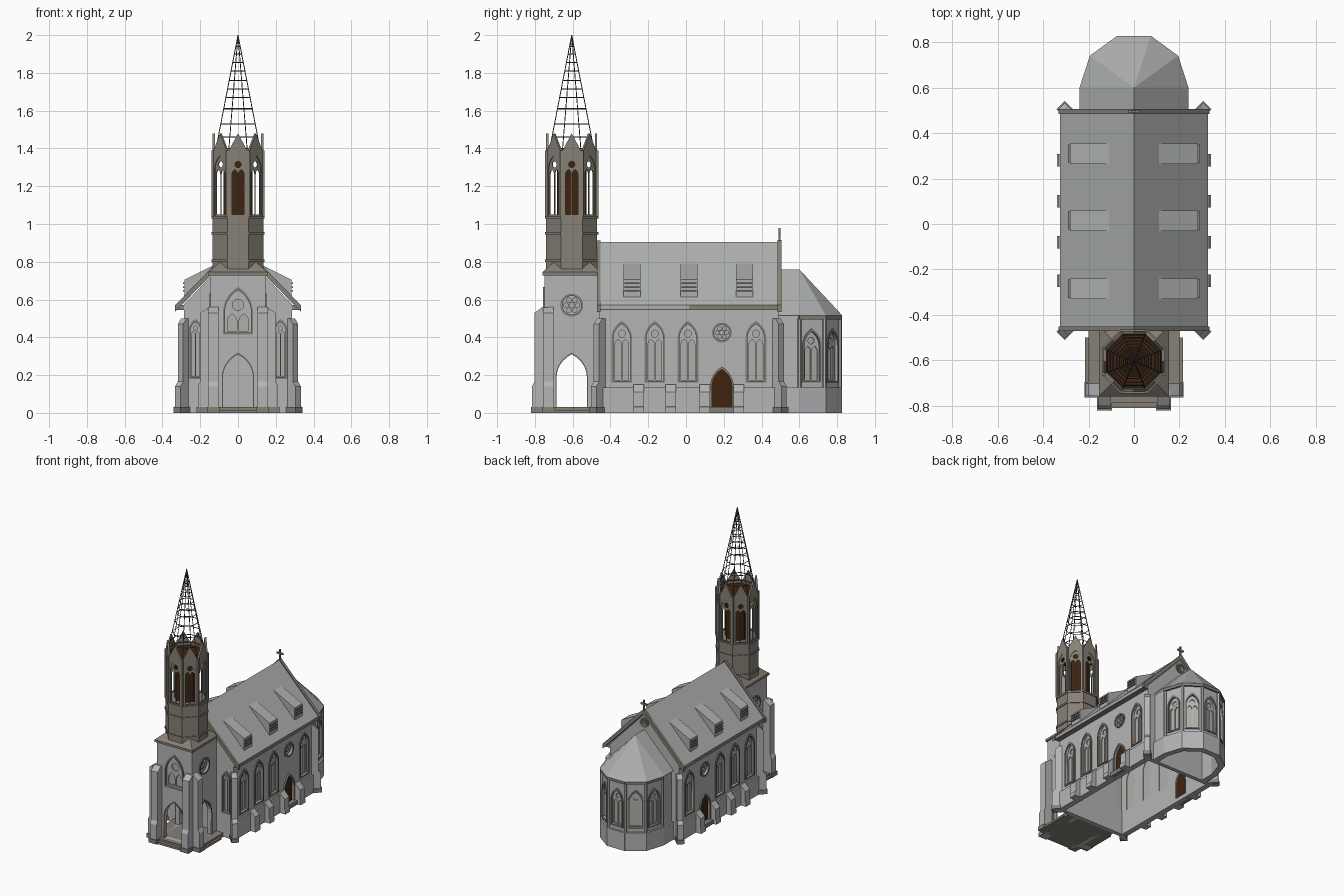
import bpy, bmesh
from math import sin, cos, pi, radians, sqrt
from mathutils import Matrix, Vector

cube = bpy.data.objects.get("Cube")
if cube:
    bpy.data.objects.remove(cube, do_unlink=True)


def material(name, colour):
    mat = bpy.data.materials.new(name)
    mat.use_nodes = True
    mat.diffuse_color = (*colour, 1)
    mat.node_tree.nodes["Principled BSDF"].inputs["Base Color"].default_value = (*colour, 1)
    return mat


WALL = material("pale grey plaster", (.46, .46, .47))
ROOF = material("grey roof", (.42, .43, .43))
STONE = material("brown grey stone", (.24, .215, .18))
WOOD = material("dark brown wood", (.05, .017, .005))
METAL = material("dark metal", (.07, .06, .05))
PANE = material("warm grey pane", (.43, .43, .40))


def add_object(name, mesh, mat, matrix=Matrix()):
    mesh.materials.clear()
    mesh.materials.append(mat)
    obj = bpy.data.objects.new(name, mesh)
    bpy.context.scene.collection.objects.link(obj)
    obj.matrix_world = matrix
    return obj


def mesh_part(name, verts, faces, mat):
    mesh = bpy.data.meshes.new(name)
    mesh.from_pydata(verts, [], faces)
    bm = bmesh.new()
    bm.from_mesh(mesh)
    bmesh.ops.recalc_face_normals(bm, faces=bm.faces)
    bm.to_mesh(mesh)
    bm.free()
    return add_object(name, mesh, mat)


def curve_part(name, curve, loops, cyclic, mat, matrix=Matrix()):
    for loop in loops:
        spline = curve.splines.new("POLY")
        spline.points.add(len(loop) - 1)
        for point, co in zip(spline.points, loop):
            point.co = (co[0], co[1], co[2] if len(co) > 2 else 0, 1)
        spline.use_cyclic_u = cyclic
        spline.use_smooth = False
    temp = bpy.data.objects.new(name, curve)
    bpy.context.scene.collection.objects.link(temp)
    graph = bpy.context.evaluated_depsgraph_get()
    mesh = bpy.data.meshes.new_from_object(temp.evaluated_get(graph))
    bpy.data.objects.remove(temp, do_unlink=True)
    bpy.data.curves.remove(curve)
    mesh.shade_flat()
    return add_object(name, mesh, mat, matrix)


def plate(name, loops, frame, d0, d1, mat):
    """Outline followed by holes, extruded between two depths along the frame normal."""
    curve = bpy.data.curves.new(name, "CURVE")
    curve.dimensions = "2D"
    curve.fill_mode = "BOTH"
    curve.extrude = (d1 - d0) / 2
    shift = Matrix.Translation((0, 0, (d0 + d1) / 2))
    return curve_part(name, curve, loops, True, mat, frame @ shift)


def tube(name, points, radius, cyclic, mat):
    curve = bpy.data.curves.new(name, "CURVE")
    curve.dimensions = "3D"
    curve.bevel_depth = radius
    curve.bevel_resolution = 0
    return curve_part(name, curve, [points], cyclic, mat)


def frame_at(x, y, degrees):
    """Local X runs along the wall, local Y up, local Z outward."""
    a = radians(degrees)
    return Matrix(((-sin(a), 0, cos(a), x), (cos(a), 0, sin(a), y), (0, 1, 0, 0), (0, 0, 0, 1)))


def box(name, x0, x1, y0, y1, z0, z1, mat):
    return plate(name, [rect(x0, x1, z0, z1)], frame_at(0, 0, -90), -y1, -y0, mat)


def drum(name, n, r0, r1, z0, z1, x, y, mat):
    verts = [(x + r * cos((k + .5) * 2 * pi / n), y + r * sin((k + .5) * 2 * pi / n), z)
             for r, z in ((r0, z0), (r1, z1)) for k in range(n)]
    sides = [(k, (k + 1) % n, (k + 1) % n + n, k + n) for k in range(n)]
    return mesh_part(name, verts, sides + [tuple(range(n)), tuple(range(n, 2 * n))], mat)


def rect(u0, u1, v0, v1):
    return [(u0, v0), (u1, v0), (u1, v1), (u0, v1)]


def circle(c, v, r, n=20):
    return [(c + r * cos(2 * pi * k / n), v + r * sin(2 * pi * k / n)) for k in range(n)]


def arch(c, w, v0, v1, rise=.866):
    spring = v1 - rise * w
    arc = [(w * (cos(k * pi / 18) - .5), spring + w * rise * sin(k * pi / 18) / sin(pi / 3))
           for k in range(7)]
    right = [(w / 2, v0)] + arc
    left = [(-u, v) for u, v in reversed(right[:-1])]
    return [(c + u, v) for u, v in right + left]


def chevron(half, z0, z1, t):
    top = [(half, z0), (0, z1), (-half, z0)]
    return top + [(u, v - t) for u, v in reversed(top)]


def lights(c, w, v0, v1):
    pair = [arch(c + s * .22 * w, .37 * w, v0 + .06 * w, v1 - .9 * w) for s in (-1, 1)]
    return pair + [circle(c, v1 - .56 * w, .21 * w, 12)]


def glaze(frame, rim, opening, holes):
    plate("window_frame", [rim, opening], frame, -.012, .007, STONE)
    plate("window_tracery", [opening] + holes, frame, -.02, -.012, WALL)
    plate("window_pane", [opening], frame, -.026, -.02, PANE)


def pointed_window(frame, c, w, v0, v1):
    glaze(frame, arch(c, w + .02, v0 - .01, v1 + .017), arch(c, w, v0, v1), lights(c, w, v0, v1))
    return arch(c, w, v0, v1)


def round_window(frame, c, v, r):
    petals = [circle(c + .62 * r * cos(k * pi / 3), v + .62 * r * sin(k * pi / 3), .25 * r, 8)
              for k in range(6)]
    glaze(frame, circle(c, v, r + .011), circle(c, v, r), petals + [circle(c, v, .28 * r, 8)])
    return circle(c, v, r)


def fin(name, x, y, degrees, profile, width, mat):
    """Profile running outward from the wall, extruded sideways."""
    return plate(name, [profile], frame_at(x, y, degrees - 90), -width / 2, width / 2, mat)


def buttress(x, y, degrees, low, high, top, width):
    fin("buttress", x, y, degrees, [(-.02, 0), (low, 0), (low, .14), (high, .165),
        (high, top - .03), (.01, top), (-.02, top)], width, WALL)
    fin("buttress_base", x, y, degrees, rect(-.02, low + .006, 0, .03), width + .012, STONE)


# Nave side walls, doors, plinths, eaves and dormers
for s, deg in ((1, 0), (-1, 180)):
    side = frame_at(s * .285, 0, deg)
    holes = [pointed_window(side, s * y, .09, .17, .47) for y in (-.34, -.165, .01, .37)]
    holes.append(round_window(side, s * .19, .425, .042))
    door = arch(s * .19, .105, .03, .23)
    plate("nave_side_wall", [rect(-.46 if s > 0 else -.49, .49 if s > 0 else .46, 0, .575),
          door] + holes, side, -.03, 0, WALL)
    plate("side_door", [door], side, -.02, -.008, WOOD)
    plate("door_frame", [arch(s * .19, .125, .02, .245), door], side, -.015, .01, STONE)
    xs = sorted((s * .28, s * .297))
    box("nave_plinth", *xs, -.46, .125, 0, .135, WALL)
    box("nave_plinth", *xs, .255, .49, 0, .135, WALL)
    box("door_step", *sorted((s * .27, s * .315)), .12, .26, 0, .03, STONE)
    box("eaves_cornice", *sorted((s * .28, s * .325)), -.46, .49, .545, .57, STONE)
    for y in (-.25, -.08, .1, .28):
        fin("low_buttress", s * .285, y, deg, [(-.01, 0), (.055, 0), (.055, .03), (.048, .035),
            (.048, .11), (.01, .15), (-.01, .15)], .055, WALL)
    for y in (-.285, .015, .31):
        fin("dormer", 0, y, deg, [(.11, .792), (.282, .705), (.282, .61), (.1, .785)], .09, ROOF)
        for k in range(3):
            fin("dormer_louvre", 0, y, deg, rect(.28, .29, .642 + k * .02, .65 + k * .02), .08, STONE)
    # Diagonal buttresses on the nave corners
    buttress(s * .28, -.45, -90 + s * 45, .055, .035, .5, .04)
    buttress(s * .28, .48, 90 - s * 45, .055, .035, .5, .04)

# Nave gable walls, roof and copings
gable = [(-.285, 0), (.285, 0), (.285, .575), (0, .875), (-.285, .575)]
front = frame_at(0, -.46, -90)
plate("front_gable_wall", [gable] + [pointed_window(front, u, .055, .19, .48)
      for u in (-.225, .225)], front, -.03, 0, WALL)
back = frame_at(0, .49, 90)
plate("back_gable_wall", [gable, round_window(back, 0, .81, .025)], back, -.03, 0, WALL)
middle = frame_at(0, 0, 90)
plate("nave_roof", [chevron(.325, .57, .905, .02)], middle, -.455, .487, ROOF)
plate("front_coping", [chevron(.333, .57, .912, .035)], middle, -.472, -.452, STONE)
plate("back_coping", [chevron(.333, .57, .915, .035)], middle, .484, .506, STONE)
box("gable_cross_post", -.006, .006, .489, .501, .90, .98, STONE)
box("gable_cross_arm", -.025, .025, .489, .501, .945, .957, STONE)

# Apse: five facets of a half decagon with straight flanks
for k in range(5):
    a = 18 + 36 * k
    facet = frame_at(.214 * cos(radians(a)), .6 + .214 * sin(radians(a)), a)
    window = pointed_window(facet, 0, .085, .17, .43)
    plate("apse_wall", [rect(-.0695, .0695, 0, .515), window], facet, -.03, 0, WALL)
    plate("apse_plinth", [rect(-.0735, .0735, 0, .135)], facet, -.01, .013, WALL)
    plate("apse_cornice", [rect(-.0735, .0735, .495, .515)], facet, -.01, .013, STONE)
for s in (-1, 1):
    box("apse_flank", *sorted((s * .195, s * .225)), .48, .6, 0, .515, WALL)
    box("apse_flank_plinth", *sorted((s * .21, s * .238)), .48, .6, 0, .135, WALL)
for k in range(6):
    a = radians(36 * k)
    drum("apse_corner_shaft", 6, .011, .011, .13, .5, .226 * cos(a), .6 + .226 * sin(a), WALL)
eaves = [(.24, .49, .515)] + [(.24 * cos(k * pi / 5), .6 + .24 * sin(k * pi / 5), .515)
                              for k in range(6)] + [(-.24, .49, .515)]
mesh_part("apse_roof", eaves + [(0, .6, .76), (0, .49, .76)],
          [(0, 1, 8, 9), (6, 7, 9, 8)] + [(k, k + 1, 8) for k in range(1, 6)], ROOF)

# Tower porch with open portals
TY = -.605
for deg in (-90, 0, 180):
    a = radians(deg)
    wall = frame_at(.145 * cos(a), TY + .145 * sin(a), deg)
    portal = arch(0, .16, .03, .31, .75)
    if deg == -90:
        light = pointed_window(wall, 0, .14, .425, .65)
    else:
        light = round_window(wall, 0, .57, .05)
    plate("tower_wall", [rect(-.145, .145, 0, .735), portal, light], wall, -.03, 0, WALL)
    plate("portal_frame", [arch(0, .172, .03, .32, .75), portal], wall, -.01, .006, STONE)
box("porch_ceiling", -.12, .12, -.73, -.46, .38, .4, WALL)
box("porch_floor", -.2, .2, -.755, -.46, 0, .03, STONE)
box("porch_side_step", -.215, .215, -.7, -.5, 0, .016, STONE)
box("front_step", -.1, .1, -.81, -.74, 0, .016, STONE)
box("front_upper_step", -.1, .1, -.785, -.74, 0, .03, STONE)
for s, deg in ((1, 0), (-1, 180)):
    buttress(s * .13, -.75, -90, .065, .052, .56, .055)
    buttress(s * .145, -.73, deg, .068, .055, .56, .055)

# Octagonal tower stage
def octagon(name, apothem, z0, z1, mat):
    r = apothem / cos(pi / 8)
    return drum(name, 8, r, r, z0, z1, 0, TY, mat)


drum("tower_cornice", 4, .155 * sqrt(2), .155 * sqrt(2), .728, .745, 0, TY, STONE)
drum("tower_broach", 4, .155 * sqrt(2), .125, .745, .805, 0, TY, STONE)
octagon("octagon_stage", .135, .745, 1.04, STONE)
for z in (.8, .945, 1.028):
    octagon("string_course", .141, z, z + .013, STONE)
octagon("belfry_core", .078, 1.04, 1.37, WOOD)
octagon("belfry_ceiling", .12, 1.365, 1.375, WOOD)

# Belfry panels, corner posts and lattice spire
for k in range(8):
    a, c = k * pi / 4, (k + .5) * pi / 4
    panel = frame_at(.135 * cos(a), TY + .135 * sin(a), k * 45)
    opening = arch(0, .08, 1.045, 1.36)
    plate("belfry_panel", [[(-.056, 1.04), (.056, 1.04), (.056, 1.375), (0, 1.48),
          (-.056, 1.375)], opening], panel, -.013, 0, STONE)
    plate("belfry_tracery", [opening] + lights(0, .08, 1.045, 1.36), panel, -.01, -.005, STONE)
    drum("belfry_post", 4, .009, .009, 1.04, 1.39, .146 * cos(c), TY + .146 * sin(c), STONE)
    tube("spire_rib", [(.13 * cos(c), TY + .13 * sin(c), 1.38), (0, TY, 2)], .0025, False, METAL)
for z in (1.4, 1.46, 1.53, 1.61, 1.67, 1.715, 1.76, 1.81, 1.855, 1.9, 1.94):
    r = .13 * (2 - z) / .62
    tube("spire_ring", [(r * cos((k + .5) * pi / 4), TY + r * sin((k + .5) * pi / 4), z)
                        for k in range(8)], .003, True, METAL)
